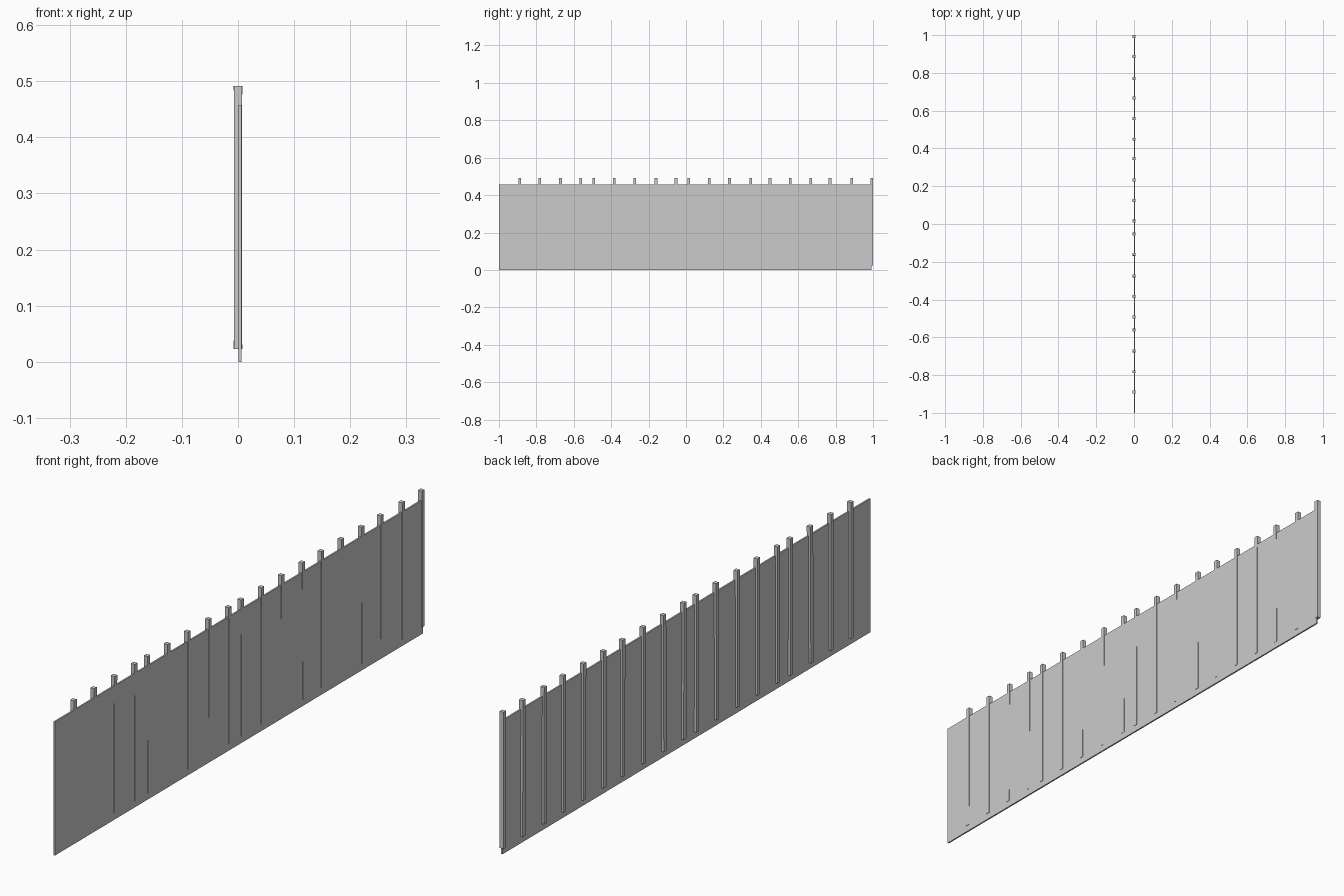
import bpy, random
from mathutils import Matrix

if "Cube" in bpy.data.objects:
    bpy.data.objects.remove(bpy.data.objects["Cube"])

random.seed(4)

def box(name, lo, hi):
    bpy.ops.mesh.primitive_cube_add(size=1)
    ob = bpy.context.object
    ob.name = name
    size = [b - a for a, b in zip(lo, hi)]
    mid = [(a + b) / 2 for a, b in zip(lo, hi)]
    ob.data.transform(Matrix.Diagonal((*size, 1)))
    ob.location = mid
    return ob

# Thin fence sheet, offset towards +x
box("fence_sheet", (0.0005, -1.0, 0.0), (0.006, 0.993, 0.458))

# Square stakes running through the sheet, with a very slight lean
stakes = [-0.89, -0.782, -0.672, -0.562, -0.492, -0.384, -0.275, -0.161, -0.053,
          0.015, 0.124, 0.233, 0.347, 0.449, 0.558, 0.667, 0.771, 0.887, 0.9925]
w = 0.0072
for i, y in enumerate(stakes):
    s = box(f"stake_{i + 1}", (-w, y - w, 0.023), (w, y + w, 0.491))
    if i < len(stakes) - 1:
        s.rotation_euler = (random.uniform(-0.004, 0.004), random.uniform(-0.002, 0.002), 0)
